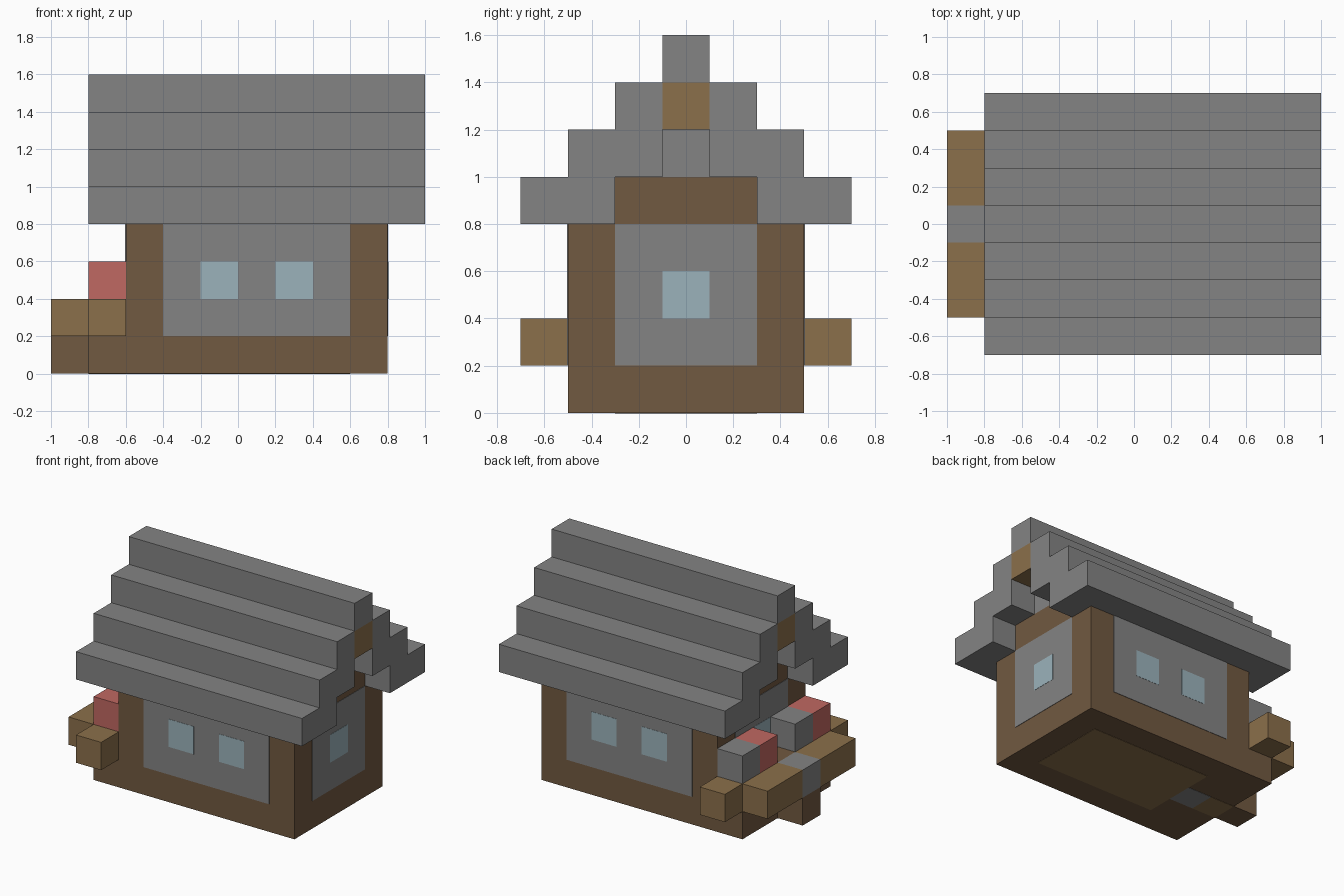
import bpy
import bmesh

cube = bpy.data.objects.get("Cube")
if cube:
    bpy.data.objects.remove(cube, do_unlink=True)


def material(name, rgb):
    m = bpy.data.materials.new(name)
    m.use_nodes = True
    m.diffuse_color = (*rgb, 1)
    m.node_tree.nodes["Principled BSDF"].inputs["Base Color"].default_value = (*rgb, 1)
    return m


stone = material("grey stone", (0.23, 0.23, 0.23))
timber = material("dark timber", (0.165, 0.1, 0.052))
plank = material("light plank", (0.26, 0.16, 0.07))
glass = material("pale glass", (0.33, 0.45, 0.5))
red = material("flower red", (0.53, 0.138, 0.122))


def finish(name, bm, mat):
    bmesh.ops.recalc_face_normals(bm, faces=bm.faces)
    mesh = bpy.data.meshes.new(name)
    bm.to_mesh(mesh)
    bm.free()
    mesh.materials.append(mat)
    obj = bpy.data.objects.new(name, mesh)
    bpy.context.collection.objects.link(obj)
    return obj


def box(name, mat, x, y, z):
    """Block spanning the given (low, high) range on each axis."""
    bm = bmesh.new()
    bmesh.ops.create_cube(bm, size=1)
    for v in bm.verts:
        v.co = [r[0] if c < 0 else r[1] for c, r in zip(v.co, (x, y, z))]
    return finish(name, bm, mat)


def mirror_y(obj):
    mod = obj.modifiers.new("mirror", "MIRROR")
    mod.use_axis = (False, True, False)
    return obj


def skin(at, t=0.003):
    """Range of a thin plate straddling a wall plane."""
    return (at - t, at + t)


# House body: foundation, walls, gable ends
box("foundation", timber, (-0.8, 0.8), (-0.5, 0.5), (0, 0.2))
box("walls", timber, (-0.6, 0.8), (-0.5, 0.5), (0.2, 0.8))
box("gable_beam", timber, (-0.6, 0.8), (-0.3, 0.3), (0.8, 1.0))
box("gable_stone", stone, (-0.6, 0.8), (-0.1, 0.1), (1.0, 1.2))

# Long walls: stone panel and two windows, mirrored front to back
mirror_y(box("long_wall_panel", stone, (-0.4, 0.6), skin(-0.5), (0.2, 0.8)))
for i, x in enumerate((-0.2, 0.2)):
    mirror_y(box(f"long_wall_window_{i}", glass, (x, x + 0.2), skin(-0.5, 0.0045), (0.4, 0.6)))

# End walls: stone panel and one window each
for side, x in (("left", 0.8), ("right", -0.6)):
    box(f"{side}_wall_panel", stone, skin(x), (-0.3, 0.3), (0.2, 0.8))
    box(f"{side}_wall_window", glass, skin(x, 0.0045), (-0.1, 0.1), (0.4, 0.6))

# Floor showing on the underside
floor = (0, 0.002)
for name, mat, x, y in (("floor_planks", plank, (-0.4, 0.6), 0.3),
                        ("floor_threshold", stone, (-0.6, -0.4), 0.1),
                        ("floor_entry", plank, (-0.8, -0.6), 0.1)):
    box(name, mat, x, (-y, y), (-0.002, 0.001))

# Stepped roof: one slope extruded along x and mirrored, plus ridge
slope = [(0.3, 0.8), (0.7, 0.8), (0.7, 1.0), (0.5, 1.0), (0.5, 1.2),
         (0.3, 1.2), (0.3, 1.4), (0.1, 1.4), (0.1, 1.0), (0.3, 1.0)]
bm = bmesh.new()
face = bm.faces.new([bm.verts.new((-0.8, y, z)) for y, z in slope])
ext = bmesh.ops.extrude_face_region(bm, geom=[face])
bmesh.ops.translate(bm, vec=(1.8, 0, 0),
                    verts=[g for g in ext["geom"] if isinstance(g, bmesh.types.BMVert)])
mirror_y(finish("roof_slope", bm, stone))
box("roof_ridge", stone, (-0.8, 1.0), (-0.1, 0.1), (1.4, 1.6))
box("ridge_beam", plank, (-0.8, 1.0), (-0.1, 0.1), (1.2, 1.4))

# Planter on the end wall: soil, plank edging, centre stone and step
box("planter_soil", timber, (-0.8, -0.6), (-0.5, 0.5), (0.2, 0.4))
mirror_y(box("planter_end", plank, (-0.8, -0.6), (0.5, 0.7), (0.2, 0.4)))
mirror_y(box("planter_edge", plank, (-1.0, -0.8), (0.1, 0.5), (0.2, 0.4)))
box("planter_centre", stone, (-1.0, -0.8), (-0.1, 0.1), (0.2, 0.4))
box("planter_foot", timber, (-1.0, -0.8), (-0.1, 0.1), (0, 0.2))

# Alternating flower blocks, with a gap before the window
for i, (mat, y) in enumerate(((red, -0.5), (stone, -0.3), (red, 0.1), (stone, 0.3))):
    box(f"flower_block_{i}", mat, (-0.8, -0.6), (y, y + 0.2), (0.4, 0.6))
